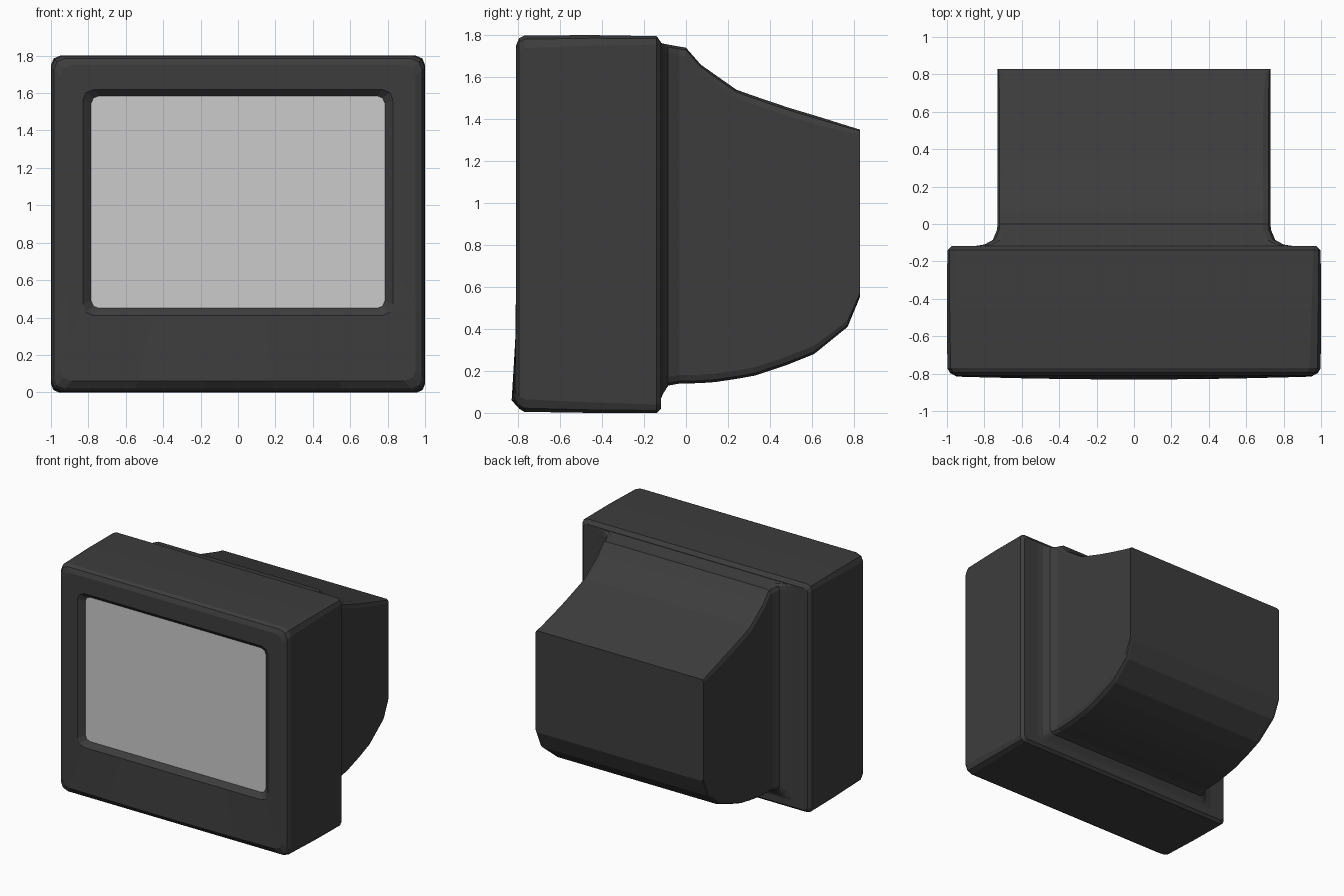
import bpy, bmesh, math

if "Cube" in bpy.data.objects:
    bpy.data.objects.remove(bpy.data.objects["Cube"])


def material(name, value):
    m = bpy.data.materials.new(name)
    m.diffuse_color = (value, value, value, 1)
    m.use_nodes = True
    m.node_tree.nodes["Principled BSDF"].inputs["Base Color"].default_value = m.diffuse_color
    return m


casing = material("dark casing", 0.046)
glass = material("grey screen", 0.60)


def ring(y, w, z0, z1, r, corner=2, side=5):
    """Rounded rectangle in the xz plane, with extra points along each side."""
    corners = [(w - r, z1 - r, 0), (-w + r, z1 - r, 90),
               (-w + r, z0 + r, 180), (w - r, z0 + r, 270)]
    arcs = []
    for cx, cz, a in corners:
        angles = [math.radians(a + 90 * i / corner) for i in range(corner + 1)]
        arcs.append([(cx + r * math.cos(t), cz + r * math.sin(t)) for t in angles])
    pts = []
    for i, arc in enumerate(arcs):
        pts += arc
        (ax, az), (bx, bz) = arc[-1], arcs[(i + 1) % 4][0]
        pts += [(ax + (bx - ax) * k / side, az + (bz - az) * k / side)
                for k in range(1, side)]
    return [(x, y, z) for x, z in pts]


def loft(name, rings, mats):
    """Skin closed rings; the last cap takes the last material."""
    bm = bmesh.new()
    loops = [[bm.verts.new(p) for p in ring(*r)] for r in rings]
    for a, b in zip(loops, loops[1:]):
        n = len(a)
        for i in range(n):
            bm.faces.new((a[i], a[(i + 1) % n], b[(i + 1) % n], b[i]))
    bm.faces.new(loops[0])
    bm.faces.new(loops[-1]).material_index = len(mats) - 1
    # gentle outward bow of the lower front
    for v in bm.verts:
        if v.co.y < -0.8:
            v.co.y -= 0.025 * (1 - 0.8 * v.co.x ** 2) * max(0, 1 - v.co.z / 0.4)
    bmesh.ops.recalc_face_normals(bm, faces=bm.faces)
    mesh = bpy.data.meshes.new(name)
    bm.to_mesh(mesh)
    bm.free()
    for m in mats:
        mesh.materials.append(m)
    ob = bpy.data.objects.new(name, mesh)
    bpy.context.collection.objects.link(ob)
    return ob


# front housing with bezel, screen recess and screen
loft("front_housing", [
    (-0.118, 0.975, 0.02, 1.765, 0.03),
    (-0.14, 0.998, 0.0, 1.795, 0.04),
    (-0.45, 1.0, 0.0, 1.8, 0.05),
    (-0.77, 0.998, 0.005, 1.798, 0.06),
    (-0.795, 0.985, 0.02, 1.785, 0.06),
    (-0.81, 0.95, 0.06, 1.75, 0.06),
    (-0.81, 0.91, 0.20, 1.70, 0.06),
    (-0.81, 0.83, 0.41, 1.62, 0.06),
    (-0.775, 0.785, 0.45, 1.585, 0.04),
], [casing, glass])

# rear tube cover: flared collar, sloping top, curved underside
loft("rear_cover", [
    (-0.13, 0.93, 0.04, 1.765, 0.04),
    (-0.11, 0.80, 0.09, 1.76, 0.04),
    (-0.085, 0.755, 0.13, 1.755, 0.04),
    (-0.03, 0.732, 0.14, 1.745, 0.04),
    (0.0, 0.73, 0.14, 1.74, 0.04),
    (0.07, 0.73, 0.142, 1.66, 0.04),
    (0.14, 0.73, 0.147, 1.61, 0.04),
    (0.24, 0.73, 0.162, 1.54, 0.04),
    (0.33, 0.73, 0.178, 1.508, 0.04),
    (0.48, 0.73, 0.228, 1.457, 0.04),
    (0.61, 0.73, 0.28, 1.418, 0.04),
    (0.77, 0.73, 0.41, 1.368, 0.03),
    (0.828, 0.73, 0.55, 1.35, 0.02),
], [casing])
